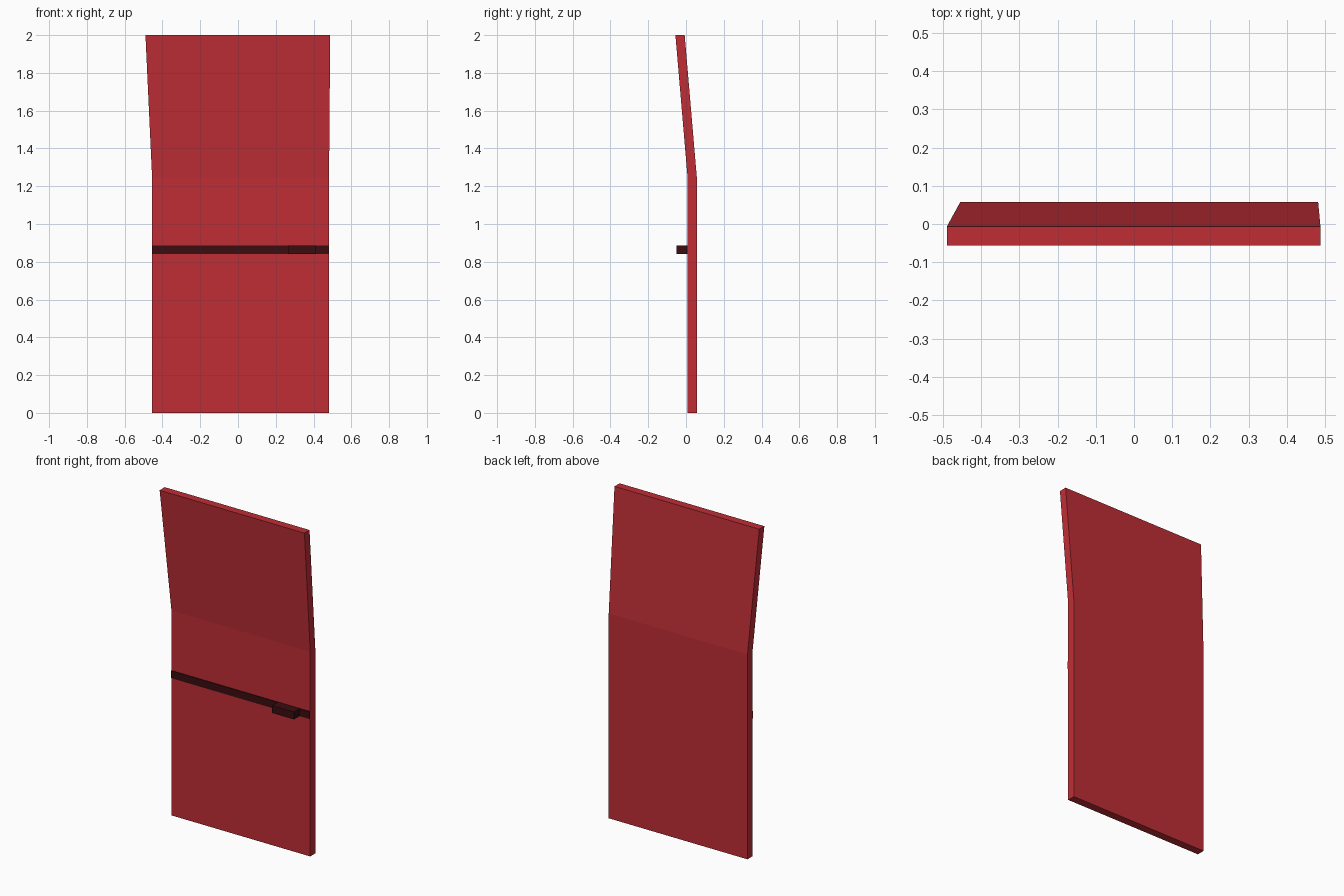
import bpy, bmesh

if "Cube" in bpy.data.objects:
    bpy.data.objects.remove(bpy.data.objects["Cube"])


def material(name, rgb):
    m = bpy.data.materials.new(name)
    m.diffuse_color = (*rgb, 1)
    m.use_nodes = True
    m.node_tree.nodes["Principled BSDF"].inputs["Base Color"].default_value = m.diffuse_color
    return m


def loft(name, rings, mat):
    """Stack rectangular sections (x0, x1, y0, y1, z) into a closed solid."""
    bm = bmesh.new()
    loops = [[bm.verts.new(p) for p in ((x0, y0, z), (x1, y0, z), (x1, y1, z), (x0, y1, z))]
             for x0, x1, y0, y1, z in rings]
    for a, b in zip(loops, loops[1:]):
        for i in range(4):
            j = (i + 1) % 4
            bm.faces.new((a[i], a[j], b[j], b[i]))
    bm.faces.new(loops[0][::-1])
    bm.faces.new(loops[-1])
    bmesh.ops.recalc_face_normals(bm, faces=bm.faces)
    mesh = bpy.data.meshes.new(name)
    bm.to_mesh(mesh)
    bm.free()
    mesh.materials.append(mat)
    obj = bpy.data.objects.new(name, mesh)
    bpy.context.collection.objects.link(obj)
    return obj


red = material("red paint", (0.52, 0.027, 0.036))
dark = material("dark red trim", (0.042, 0.004, 0.005))

# Door panel: vertical lower part, upper part leaning forward and widening
loft("door_panel", [
    (-0.455, 0.482, 0.008, 0.057, 0.0),
    (-0.455, 0.482, 0.008, 0.057, 1.25),
    (-0.490, 0.488, -0.056, -0.007, 2.0),
], red)

# Thin trim strip across the front
loft("trim_strip", [(-0.455, 0.482, 0.003, 0.008, z) for z in (0.84, 0.885)], dark)

# Handle block on the strip
loft("door_handle", [(0.265, 0.413, -0.050, 0.003, z) for z in (0.84, 0.885)], dark)
